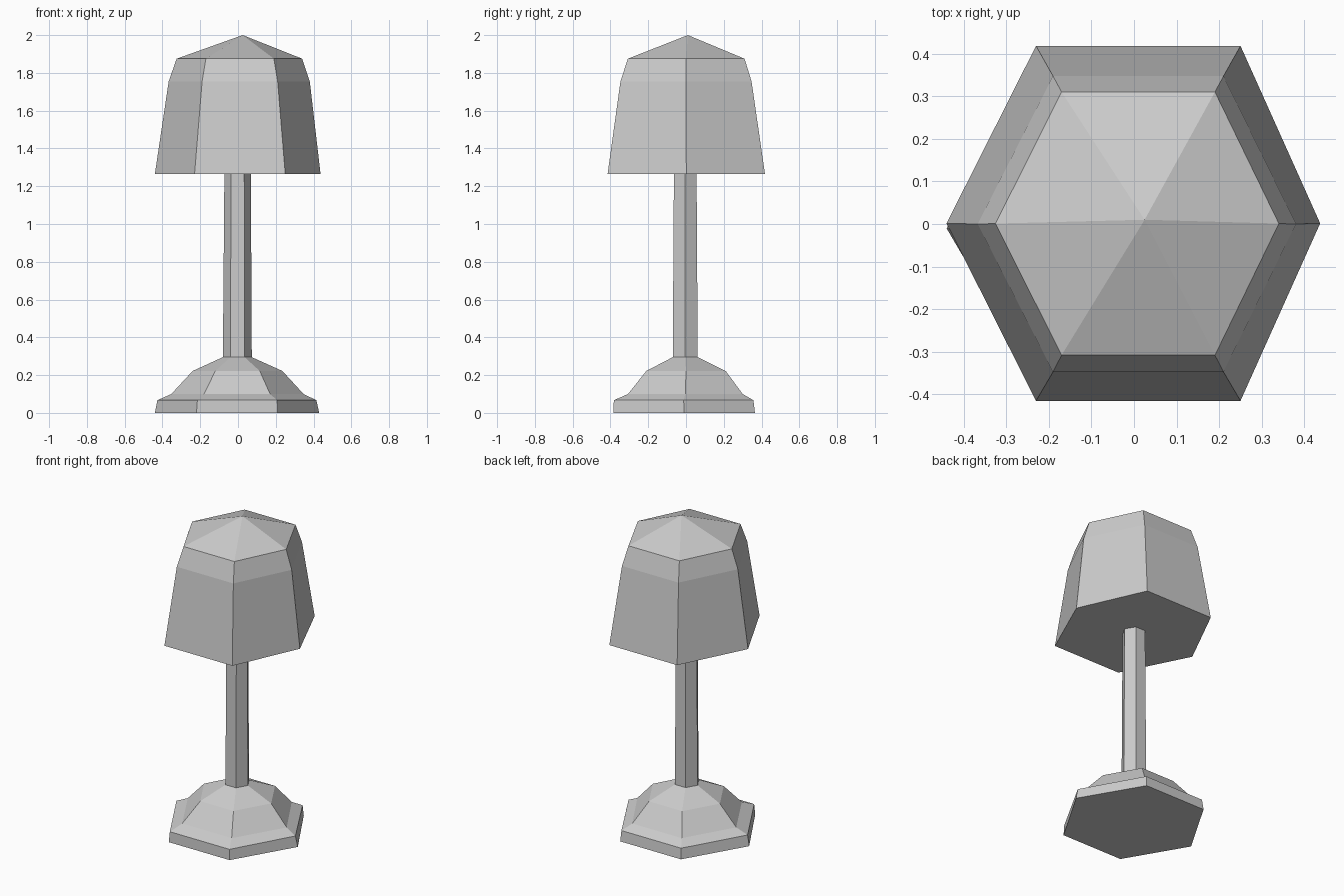
import bpy, bmesh
from math import cos, sin, pi

if "Cube" in bpy.data.objects:
    bpy.data.objects.remove(bpy.data.objects["Cube"])


def hex_loft(name, rings, apex=None):
    """Stack hexagonal rings (z, x_left, x_right, y_front, y_back, corner_left, corner_right)."""
    bm = bmesh.new()
    loops = []
    for z, xl, xr, yf, yb, cl, cr in rings:
        ym = (yf + yb) / 2
        pts = [(xr, ym), (cr, yb), (cl, yb), (xl, ym), (cl, yf), (cr, yf)]
        loops.append([bm.verts.new((x, y, z)) for x, y in pts])
    for a, b in zip(loops, loops[1:]):
        for i in range(6):
            j = (i + 1) % 6
            bm.faces.new((a[i], a[j], b[j], b[i]))
    bm.faces.new(loops[0][::-1])
    top = loops[-1]
    if apex:
        tip = bm.verts.new(apex)
        for i in range(6):
            bm.faces.new((top[i], top[(i + 1) % 6], tip))
    else:
        bm.faces.new(top)
    bmesh.ops.recalc_face_normals(bm, faces=bm.faces)
    mesh = bpy.data.meshes.new(name)
    bm.to_mesh(mesh)
    bm.free()
    obj = bpy.data.objects.new(name, mesh)
    bpy.context.collection.objects.link(obj)
    return obj


# Stepped foot
hex_loft("base", [
    (0.0, -0.44, 0.43, -0.385, 0.365, -0.22, 0.21),
    (0.067, -0.427, 0.415, -0.382, 0.357, -0.215, 0.207),
    (0.10, -0.353, 0.347, -0.307, 0.30, -0.18, 0.17),
    (0.222, -0.24, 0.235, -0.21, 0.21, -0.12, 0.115),
    (0.295, -0.08, 0.073, -0.07, 0.062, -0.04, 0.035),
])

# Slender tapering stem
hex_loft("stem", [
    (0.295, -0.08, 0.073, -0.07, 0.062, -0.04, 0.035),
    (1.265, -0.072, 0.068, -0.064, 0.056, -0.037, 0.033),
])

# Closed lamp shade with a shallow pyramid roof
hex_loft("shade", [
    (1.265, -0.44, 0.437, -0.415, 0.418, -0.23, 0.25),
    (1.755, -0.367, 0.38, -0.347, 0.347, -0.19, 0.21),
    (1.875, -0.325, 0.34, -0.308, 0.31, -0.17, 0.19),
], apex=(0.025, 0.01, 2.0))
